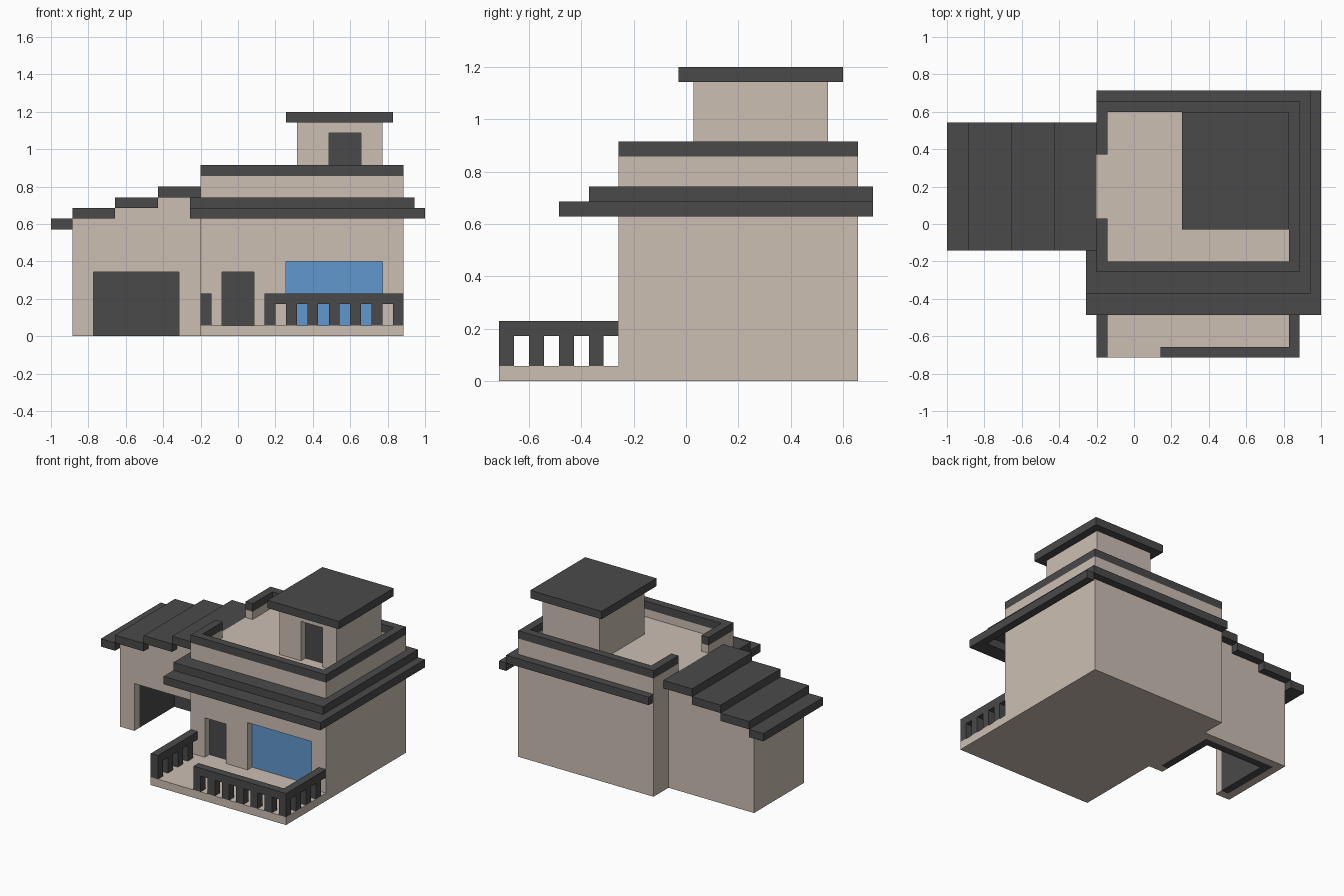
import bpy, bmesh

if "Cube" in bpy.data.objects:
    bpy.data.objects.remove(bpy.data.objects["Cube"])

U = 2 / 35  # the model sits on a 35 x 25 x 21 module grid


def mat(name, rgb):
    m = bpy.data.materials.new(name)
    m.diffuse_color = (*rgb, 1)
    m.use_nodes = True
    m.node_tree.nodes["Principled BSDF"].inputs["Base Color"].default_value = m.diffuse_color
    return m


PLASTER = mat("beige_plaster", (0.60, 0.52, 0.45))
DARK = mat("dark_grey", (0.068, 0.068, 0.068))
GLASS = mat("blue_glass", (0.115, 0.31, 0.62))


def P(i, j, k):
    return ((i - 17.5) * U, (j - 12.5) * U, k * U)


def finish(name, bm, m):
    bmesh.ops.recalc_face_normals(bm, faces=bm.faces)
    me = bpy.data.meshes.new(name)
    bm.to_mesh(me)
    bm.free()
    ob = bpy.data.objects.new(name, me)
    bpy.context.collection.objects.link(ob)
    me.materials.append(m)
    return ob


def boxes(name, m, *spans):
    """Object made of boxes, each (i0, i1, j0, j1, k0, k1) in grid modules."""
    bm = bmesh.new()
    for i0, i1, j0, j1, k0, k1 in spans:
        vs = bmesh.ops.create_cube(bm, size=1)["verts"]
        for v in vs:
            v.co = P(i1 if v.co.x > 0 else i0, j1 if v.co.y > 0 else j0,
                     k1 if v.co.z > 0 else k0)
    return finish(name, bm, m)


def prism(name, m, pts, axis, a, b):
    """Extrude an outline along y (points i,k) or z (points i,j)."""
    bm = bmesh.new()
    put = (lambda p, t: P(p[0], t, p[1])) if axis == 'y' else (lambda p, t: P(p[0], p[1], t))
    f = bm.faces.new([bm.verts.new(put(p, a)) for p in pts])
    ext = bmesh.ops.extrude_face_region(bm, geom=[f])["geom"]
    off = (0, (b - a) * U, 0) if axis == 'y' else (0, 0, (b - a) * U)
    bmesh.ops.translate(bm, vec=off, verts=[g for g in ext if isinstance(g, bmesh.types.BMVert)])
    return finish(name, bm, m)


def cut(ob, *spans):
    """Subtract boxes from an object, baking each cut."""
    for s in spans:
        c = boxes("cutter", DARK, s)
        c.hide_render = True
        mod = ob.modifiers.new("cut", 'BOOLEAN')
        mod.operation, mod.solver, mod.object = 'DIFFERENCE', 'EXACT', c
        bpy.context.view_layer.update()
        me = bpy.data.meshes.new_from_object(
            ob.evaluated_get(bpy.context.evaluated_depsgraph_get()))
        ob.modifiers.clear()
        ob.data = me
        me.materials.clear()
        me.materials.append(PLASTER if ob.name != "garage_lining" else DARK)
        me.polygons.foreach_set("material_index", [0] * len(me.polygons))
        bpy.data.objects.remove(c)


# main house with roof terrace, terrace gap, door and window recesses
house = boxes("house_walls", PLASTER, (14, 33, 8, 24, 0, 15))
cut(house, (15, 32, 9, 23, 14, 16), (13, 15.5, 13, 19, 14, 16),
    (16, 19, 7, 9, 1, 6), (22, 31, 7, 9, 1, 7))
boxes("front_door", DARK, (16, 19, 8.9, 9, 1, 6))
boxes("front_window", GLASS, (22, 31, 8.9, 9, 1, 7))

# parapet cap, open on the left side
prism("parapet_cap", DARK, [(14, 13), (14, 8), (33, 8), (33, 24), (14, 24), (14, 19),
      (15, 19), (15, 23), (32, 23), (32, 9), (15, 9), (15, 13)], 'z', 15, 16)

# two-step eaves
prism("lower_eave", DARK, [(13, 4), (35, 4), (35, 25), (34, 25), (34, 6), (13, 6)], 'z', 11, 12)
prism("upper_eave", DARK, [(13, 6), (34, 6), (34, 25), (14, 25), (14, 24), (33, 24),
      (33, 8), (14, 8), (14, 10), (13, 10)], 'z', 12, 13)

# roof tower
tower = boxes("tower_walls", PLASTER, (23, 31, 13, 22, 14, 20))
cut(tower, (26, 29, 12, 14, 13, 19))
boxes("tower_door", DARK, (26, 29, 13.9, 14, 14, 19))
boxes("tower_roof", DARK, (22, 32, 12, 23, 20, 21))

# garage: stepped walls, hollow dark interior, open front and no floor
garage = prism("garage_walls", PLASTER, [(2, 0), (14, 0), (14, 13), (10, 13), (10, 12),
               (6, 12), (6, 11), (2, 11)], 'y', 11, 21)
cut(garage, (3, 13, 12, 20, -1, 7), (4, 12, 10, 12.5, -1, 6))
lining = boxes("garage_lining", DARK, (3, 13, 12, 20, 0, 7))
cut(lining, (4, 12, 11, 19, -1, 6))

# garage roof steps
for n, (a, b) in enumerate([(0, 2), (2, 6), (6, 10), (10, 14)]):
    boxes(f"garage_roof_step_{n + 1}", DARK, (a, b, 10, 22, 10 + n, 11 + n))

# porch and railing
boxes("porch_floor", PLASTER, (14, 33, 0, 8, 0, 1))
boxes("left_rail", DARK, (14, 15, 0, 8, 3, 4))
prism("right_rail", DARK, [(20, 0), (33, 0), (33, 8), (32, 8), (32, 1), (20, 1)], 'z', 3, 4)
boxes("front_posts", DARK, *[(i, i + 1, 0, 1, 1, 3) for i in range(20, 33, 2)])
boxes("left_posts", DARK, *[(14, 15, j, j + 1, 1, 3) for j in range(0, 8, 2)])
boxes("right_posts", DARK, *[(32, 33, j, j + 1, 1, 3) for j in range(2, 8, 2)])
